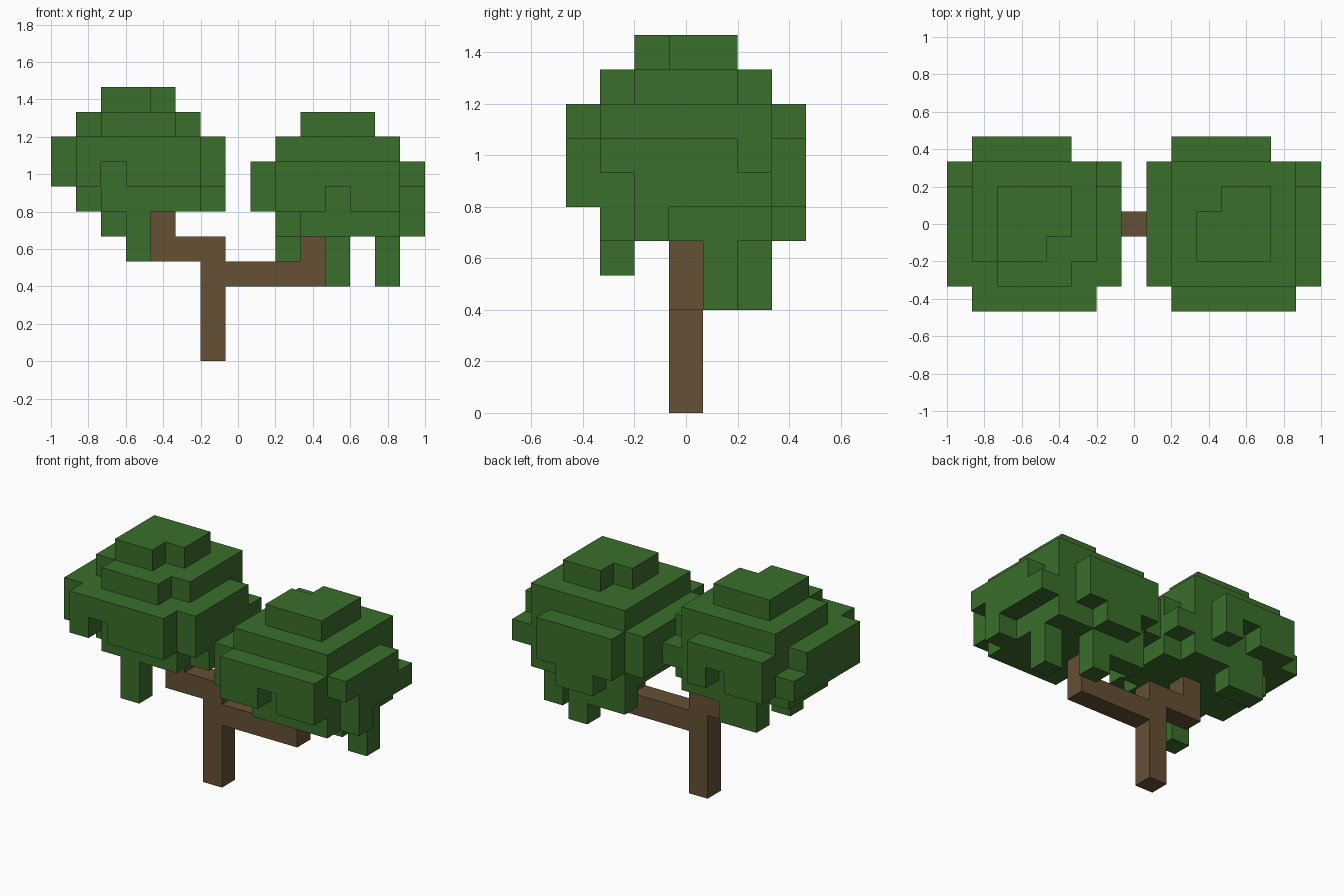
import bpy, bmesh
from mathutils import Vector

if "Cube" in bpy.data.objects:
    bpy.data.objects.remove(bpy.data.objects["Cube"])

UNIT = 2 / 15
CENTRE = Vector((7.5, 3.5, 0))
AXES = [Vector(a) for a in ((1, 0, 0), (0, 1, 0), (0, 0, 1))]


def material(name, colour):
    mat = bpy.data.materials.new(name)
    mat.use_nodes = True
    mat.diffuse_color = (*colour, 1)
    mat.node_tree.nodes["Principled BSDF"].inputs["Base Color"].default_value = (*colour, 1)
    return mat


def block(xs, ys, zs):
    """Cells of a solid block; each span is a cell number or an inclusive pair."""
    spans = [range(s[0], s[1] + 1) if isinstance(s, tuple) else (s,) for s in (xs, ys, zs)]
    return {(x, y, z) for x in spans[0] for y in spans[1] for z in spans[2]}


def build(name, cells, mat, shift=(0, 0, 0)):
    """Make the outer skin of a set of unit cells."""
    bm = bmesh.new()
    for cell in sorted(cells):
        mid = Vector(cell) + Vector((.5, .5, .5))
        for i, axis in enumerate(AXES):
            u, v = AXES[(i + 1) % 3] / 2, AXES[(i + 2) % 3] / 2
            for side in (1, -1):
                neighbour = list(cell)
                neighbour[i] += side
                if tuple(neighbour) in cells:
                    continue
                c = mid + axis * side / 2 + Vector(shift) - CENTRE
                corners = [c - u - v, c + u - v, c + u + v, c - u + v][::side]
                bm.faces.new([bm.verts.new(p * UNIT) for p in corners])
    bmesh.ops.remove_doubles(bm, verts=bm.verts[:], dist=UNIT / 100)
    bmesh.ops.dissolve_limit(bm, angle_limit=.01, verts=bm.verts[:], edges=bm.edges[:])
    mesh = bpy.data.meshes.new(name)
    bm.to_mesh(mesh)
    bm.free()
    mesh.materials.append(mat)
    obj = bpy.data.objects.new(name, mesh)
    bpy.context.collection.objects.link(obj)
    return obj


bark = material("bark brown", (.130, .080, .036))
leaf = material("leaf green", (.042, .156, .024))

# Trunk with a short high branch and a long low branch
build("trunk", block(6, 3, (0, 4)), bark)
build("right_branch", block((4, 5), 3, 4) | block(4, 3, 5), bark)
build("left_branch", block((7, 10), 3, 3) | block(10, 3, 4), bark)

# Stepped crown shared by both canopies
crown = (block((2, 4), (2, 4), 6)
         | block((1, 5), (1, 5), 5)
         | block((0, 6), (1, 5), (3, 4))
         | block((1, 5), 0, (3, 4))
         | block((1, 4), 6, (3, 4))
         | block((1, 5), (1, 5), 2)) - block(1, 1, 2)

# Right canopy: missing cells, then drooping leaves
gaps = (block(4, 2, 6) | block(1, 1, 5) | block(5, 1, 5) | block(0, 5, 4)
        | block(6, 5, 4) | block(2, 0, 3) | block(3, 6, 3) | block(1, 5, 2))
droops = block(6, (2, 4), 2) | block((2, 3), 5, 1) | block(3, 1, (0, 1))
build("right_canopy", (crown - gaps) | droops, leaf, (0, 0, 4))

# Left canopy: missing cells, then drooping leaves
gaps = block(2, 4, 6) | block(6, 5, 4) | block(3, 0, 3) | block(6, 1, 3)
droops = (block(6, 2, 2) | block((2, 3), 6, 2) | block((1, 3), 5, 1)
          | block(3, 5, 0) | block(5, 4, (0, 1)))
build("left_canopy", (crown - gaps) | droops, leaf, (8, 0, 3))
